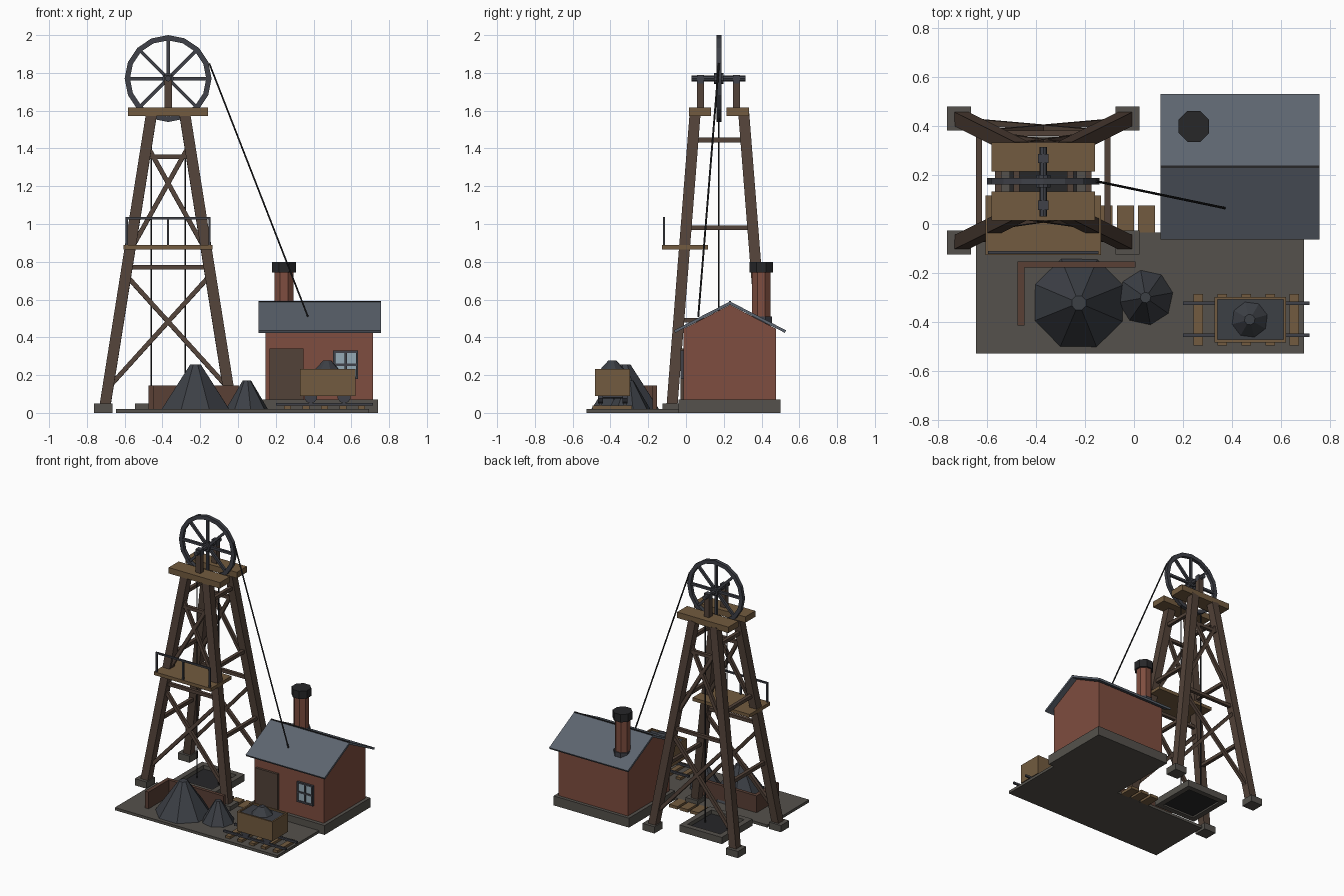
import bpy, bmesh, math
from mathutils import Vector, Matrix

if "Cube" in bpy.data.objects:
    bpy.data.objects.remove(bpy.data.objects["Cube"])

def mat(name, r, g, b):
    m = bpy.data.materials.new(name)
    m.diffuse_color = (r, g, b, 1)
    m.use_nodes = True
    m.node_tree.nodes["Principled BSDF"].inputs["Base Color"].default_value = m.diffuse_color
    return m

TIMBER = mat("dark_timber", .085, .055, .04)
PLANK = mat("tan_plank", .17, .105, .05)
IRON = mat("iron", .05, .053, .065)
BLACK = mat("black", .02, .02, .022)
BRICK = mat("brick", .21, .075, .05)
SLATE = mat("slate", .11, .13, .16)
STONE = mat("stone", .09, .083, .072)
COAL = mat("coal", .045, .05, .06)
GLASS = mat("glass", .3, .4, .46)
BOARD = mat("bin_board", .1, .05, .035)

def finish(name, bm, m):
    bmesh.ops.recalc_face_normals(bm, faces=bm.faces)
    me = bpy.data.meshes.new(name)
    bm.to_mesh(me)
    bm.free()
    me.materials.append(m)
    ob = bpy.data.objects.new(name, me)
    bpy.context.collection.objects.link(ob)
    return ob

def box(name, x0, x1, y0, y1, z0, z1, m):
    bm = bmesh.new()
    M = Matrix.Translation(((x0+x1)/2, (y0+y1)/2, (z0+z1)/2)) @ Matrix.Diagonal((x1-x0, y1-y0, z1-z0, 1))
    bmesh.ops.create_cube(bm, size=1, matrix=M)
    return finish(name, bm, m)

def frame(a, b):
    d = (b - a).normalized()
    ref = Vector((1, 0, 0)) if abs(d.x) < .9 else Vector((0, 1, 0))
    y = d.cross(ref).normalized()
    M = Matrix((y.cross(d), y, d)).transposed().to_4x4()
    M.translation = (a + b) / 2
    return M

def beam(name, a, b, w, m, h=None):
    a, b = Vector(a), Vector(b)
    bm = bmesh.new()
    bmesh.ops.create_cube(bm, size=1, matrix=frame(a, b) @ Matrix.Diagonal((w, h or w, (b-a).length, 1)))
    return finish(name, bm, m)

def cone(name, a, b, r1, r2, n, m, turn=0):
    a, b = Vector(a), Vector(b)
    bm = bmesh.new()
    bmesh.ops.create_cone(bm, cap_ends=True, segments=n, radius1=r1, radius2=r2, depth=(b-a).length,
                          matrix=frame(a, b) @ Matrix.Rotation(math.radians(turn), 4, 'Z'))
    return finish(name, bm, m)

def prism_x(name, prof, x0, x1, m):
    bm = bmesh.new()
    f = bm.faces.new([bm.verts.new((x0, y, z)) for y, z in prof])
    r = bmesh.ops.extrude_face_region(bm, geom=[f])
    bmesh.ops.translate(bm, vec=(x1-x0, 0, 0), verts=[v for v in r['geom'] if isinstance(v, bmesh.types.BMVert)])
    return finish(name, bm, m)

# Headframe tower
CX, CY = -.37, .177
def leg_pt(sx, sy, z):
    t = (z - .05) / 1.52
    return (CX + sx*(.332 - .242*t), CY + sy*(.25 - .12*t), z)

for sx in (-1, 1):
    for sy in (-1, 1):
        fx, fy = CX + sx*.344, CY + sy*.253
        box("footing", fx-.049, fx+.049, fy-.049, fy+.049, 0, .05, STONE)
        beam("tower_leg", leg_pt(sx, sy, .03), leg_pt(sx, sy, 1.58), .058, TIMBER)
    for z in (.49, .98, 1.445):
        beam("side_girt", leg_pt(sx, -1, z), leg_pt(sx, 1, z), .025, TIMBER)
for sy in (-1, 1):
    for z in (.77, 1.355):
        beam("cross_girt", leg_pt(-1, sy, z), leg_pt(1, sy, z), .024, TIMBER)
    for z0, z1 in ((.13, .73), (.85, 1.42)):
        for s in (-1, 1):
            beam("x_brace", leg_pt(s, sy, z0), leg_pt(-s, sy, z1), .024, TIMBER)
    # Crown beams and bearings
    yb = CY - .003 + sy*.1
    box("crown_beam", -.582, -.16, yb-.059, yb+.059, 1.573, 1.617, PLANK)
    yp = CY - .005 + sy*.095
    box("bearing_post", CX-.02, CX+.02, yp-.019, yp+.019, 1.617, 1.76, TIMBER)
    box("bearing_block", CX-.021, CX+.021, yp-.019, yp+.019, 1.745, 1.79, IRON)

# Winding wheel
WZ, WR, WY = 1.77, .215, .174
cone("wheel_axle", (CX, .03, WZ), (CX, .315, WZ), .016, .016, 8, IRON)
cone("wheel_hub", (CX, WY-.025, WZ), (CX, WY+.025, WZ), .03, .03, 10, IRON)
bm = bmesh.new()
N = 16
rings = []
for i in range(N):
    a = 2*math.pi*i/N
    rings.append([bm.verts.new((CX + r*math.cos(a), WY + y, WZ + r*math.sin(a)))
                  for r, y in ((.23, -.013), (.23, .013), (.202, .013), (.202, -.013))])
for i in range(N):
    p, q = rings[i], rings[(i+1) % N]
    for k in range(4):
        bm.faces.new((p[k], p[(k+1) % 4], q[(k+1) % 4], q[k]))
finish("wheel_rim", bm, IRON)
for i in range(8):
    a = math.pi*i/4
    beam("wheel_spoke", (CX, WY, WZ), (CX + WR*math.cos(a), WY, WZ + WR*math.sin(a)), .018, IRON)

# Ropes
cone("winding_rope", (-.152, WY, 1.85), (.37, .065, .51), .005, .005, 6, BLACK)
for s in (-1, 1):
    cone("shaft_rope", (CX + s*.09, WY, 1.57), (CX + s*.09, WY, .02), .004, .004, 6, BLACK)

# Walkway and railing
box("walkway", -.605, -.135, -.127, .116, .865, .89, PLANK)
beam("handrail", (-.595, -.117, 1.03), (-.145, -.117, 1.03), .012, IRON)
for x in (-.589, -.37, -.151):
    beam("rail_post", (x, -.117, .88), (x, -.117, 1.03), .012, IRON)

# Shaft collar
for s in (-1, 1):
    box("collar_side", CX+s*.155-.02, CX+s*.155+.02, CY-.18, CY+.18, 0, .05, STONE)
    box("collar_end", CX-.135, CX+.135, CY+s*.16-.02, CY+s*.16+.02, 0, .05, STONE)
box("shaft_mouth", CX-.14, CX+.14, CY-.145, CY+.145, .012, .022, BLACK)

# Path boards
for x in (-.122, -.035, .051):
    box("path_board", x-.034, x+.034, -.035, .076, 0, .022, PLANK)

# Yard slab
box("yard_slab", -.645, .694, -.528, -.035, 0, .02, STONE)

# Engine house
box("foundation", .12, .741, -.04, .5, 0, .07, STONE)
RY = .233
prism_x("house_walls", [(-.013, .07), (.476, .07), (.476, .445), (RY, .572), (-.013, .445)], .146, .716, BRICK)
for s in (-1, 1):
    prism_x("roof_slope", [(RY, .59), (RY + s*.297, .437), (RY + s*.29, .424), (RY - s*.007+s*.007, .573)], .108, .757, SLATE)
box("roof_ridge", .108, .757, RY-.005, RY+.005, .58, .592, BLACK)
box("door", .166, .346, -.03, -.005, .07, .342, TIMBER)
box("window_glass", .508, .632, -.022, -.005, .185, .325, GLASS)
for x in (.51, .57, .63):
    box("window_upright", x-.006, x+.006, -.03, -.01, .18, .33, IRON)
for z in (.186, .255, .324):
    box("window_bar", .504, .636, -.029, -.01, z-.006, z+.006, IRON)

# Chimney
CHX, CHY = .244, .398
for name, z0, z1, r, m in (("chimney", .45, .75, .054, BRICK), ("chimney_cap", .742, .8, .068, BLACK),
                           ("chimney_flashing", .47, .51, .062, IRON)):
    cone(name, (CHX, CHY, z0), (CHX, CHY, z1), r, r, 8, m, 22.5)

# Coal bin and heaps
box("bin_back", -.475, .006, -.178, -.153, .02, .145, BOARD)
box("bin_side", -.475, -.446, -.415, -.178, .02, .145, BOARD)
cone("coal_heap_large", (-.225, -.322, .02), (-.225, -.322, .255), .193, .031, 8, COAL, 22)
cone("coal_heap_small", (.047, -.3, .02), (.047, -.3, .172), .113, .022, 8, COAL, 10)

# Track
for i in range(5):
    x = .262 + i*.098
    box("sleeper", x-.019, x+.019, -.495, -.285, .02, .038, PLANK)
for y in (-.323, -.453):
    box("rail", .2, .715, y-.007, y+.007, .038, .053, IRON)

# Mine cart
for y in (-.483, -.309):
    box("cart_side", .328, .621, y, y+.012, .09, .233, PLANK)
for x in (.328, .609):
    box("cart_end", x, x+.012, -.471, -.309, .09, .233, PLANK)
box("cart_floor", .34, .609, -.471, -.309, .09, .105, PLANK)
box("cart_fill", .34, .609, -.471, -.309, .105, .222, COAL)
cone("cart_coal", (.472, -.39, .2), (.472, -.39, .277), .095, .022, 8, COAL, 15)
for x in (.385, .562):
    cone("cart_axle", (x, -.46, .087), (x, -.316, .087), .01, .01, 6, IRON)
    for y in (-.453, -.323):
        cone("cart_wheel", (x, y-.013, .087), (x, y+.013, .087), .036, .036, 10, IRON)
